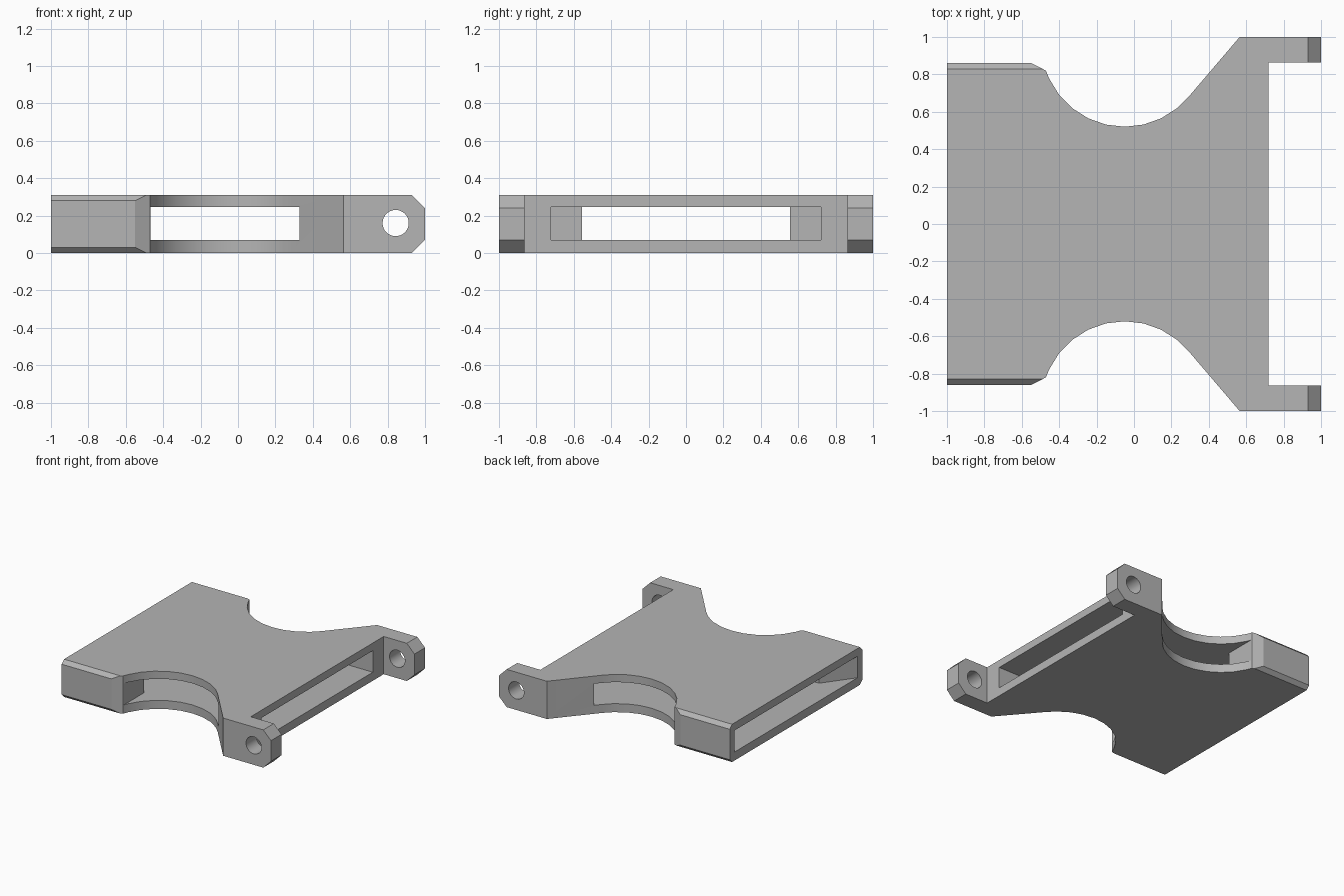
import bpy, bmesh, math
from mathutils import Vector

cube = bpy.data.objects.get("Cube")
if cube:
    bpy.data.objects.remove(cube, do_unlink=True)

H = 0.31                      # plate thickness

grey = bpy.data.materials.new("plain grey")
grey.use_nodes = True
colour = (0.46, 0.46, 0.46, 1)
grey.diffuse_color = colour
grey.node_tree.nodes["Principled BSDF"].inputs["Base Color"].default_value = colour


def prism(name, points, axis, start, end):
    """Extrude a 2D profile along the x, y or z axis."""
    place = {"x": lambda p, t: (t, p[0], p[1]),
             "y": lambda p, t: (p[0], t, p[1]),
             "z": lambda p, t: (p[0], p[1], t)}[axis]
    bm = bmesh.new()
    face = bm.faces.new([bm.verts.new(place(p, start)) for p in points])
    sweep = Vector(place((0, 0), end - start))
    new = bmesh.ops.extrude_face_region(bm, geom=[face])["geom"]
    bmesh.ops.translate(bm, vec=sweep, verts=[g for g in new if isinstance(g, bmesh.types.BMVert)])
    bmesh.ops.recalc_face_normals(bm, faces=bm.faces)
    mesh = bpy.data.meshes.new(name)
    bm.to_mesh(mesh)
    bm.free()
    mesh.materials.append(grey)
    obj = bpy.data.objects.new(name, mesh)
    bpy.context.collection.objects.link(obj)
    return obj


def mirrored(half):
    """Close a half outline (y > 0) with its mirror image."""
    return half + [(x, -y) for x, y in reversed(half)]


def cut(target, cutter):
    cutter.hide_render = True
    mod = target.modifiers.new("cut", "BOOLEAN")
    mod.operation = "DIFFERENCE"
    mod.solver = "EXACT"
    mod.object = cutter
    bpy.ops.object.select_all(action="DESELECT")
    bpy.context.view_layer.objects.active = target
    target.select_set(True)
    bpy.ops.object.modifier_apply(modifier=mod.name)
    bpy.data.objects.remove(cutter, do_unlink=True)


# Plate outline with a round waist and two rear lugs
waist = [(-0.05 + 0.445 * math.sin(math.radians(a)), 0.965 - 0.445 * math.cos(math.radians(a)))
         for a in [-71, -65, *range(-52, 40, 13), 50]]
half = [(-1, 0.86), (-0.55, 0.86)] + waist + [(0.565, 1), (1, 1), (1, 0.863), (0.72, 0.863)]
body = prism("hollow_plate", mirrored(half), "z", 0, H)

# Flat slot running through the plate and out of the waist
slot = [(-1.05, 0.86), (-1, 0.80), (-0.82, 0.555), (-0.468, 0.555), (-0.468, 0.95),
        (0.2, 0.95), (0.33, 0.722), (0.8, 0.722)]
cut(body, prism("slot_cutter", mirrored(slot), "z", 0.07, 0.247))

# Chamfers on the long edges of the wide end
for side in (1, -1):
    for z, up in ((H, 1), (0, -1)):
        wedge = [(side * 0.80, z + up * 0.03), (side * 0.89, z - up * 0.06),
                 (side * 0.89, z + up * 0.03)]
        cut(body, prism("edge_cutter", wedge, "x", -1.1, -0.45))

# Chamfers on the lug tips
for z, up in ((H, 1), (0, -1)):
    tip = [(0.90, z + up * 0.03), (1.03, z - up * 0.10), (1.03, z + up * 0.03)]
    cut(body, prism("tip_cutter", tip, "y", -1.1, 1.1))

# Pin hole through both lugs
circle = [(0.843 + 0.07 * math.cos(math.tau * i / 32), 0.16 + 0.07 * math.sin(math.tau * i / 32))
          for i in range(32)]
cut(body, prism("pin_cutter", circle, "y", -1.1, 1.1))

bpy.ops.object.shade_smooth_by_angle(angle=math.radians(20))
